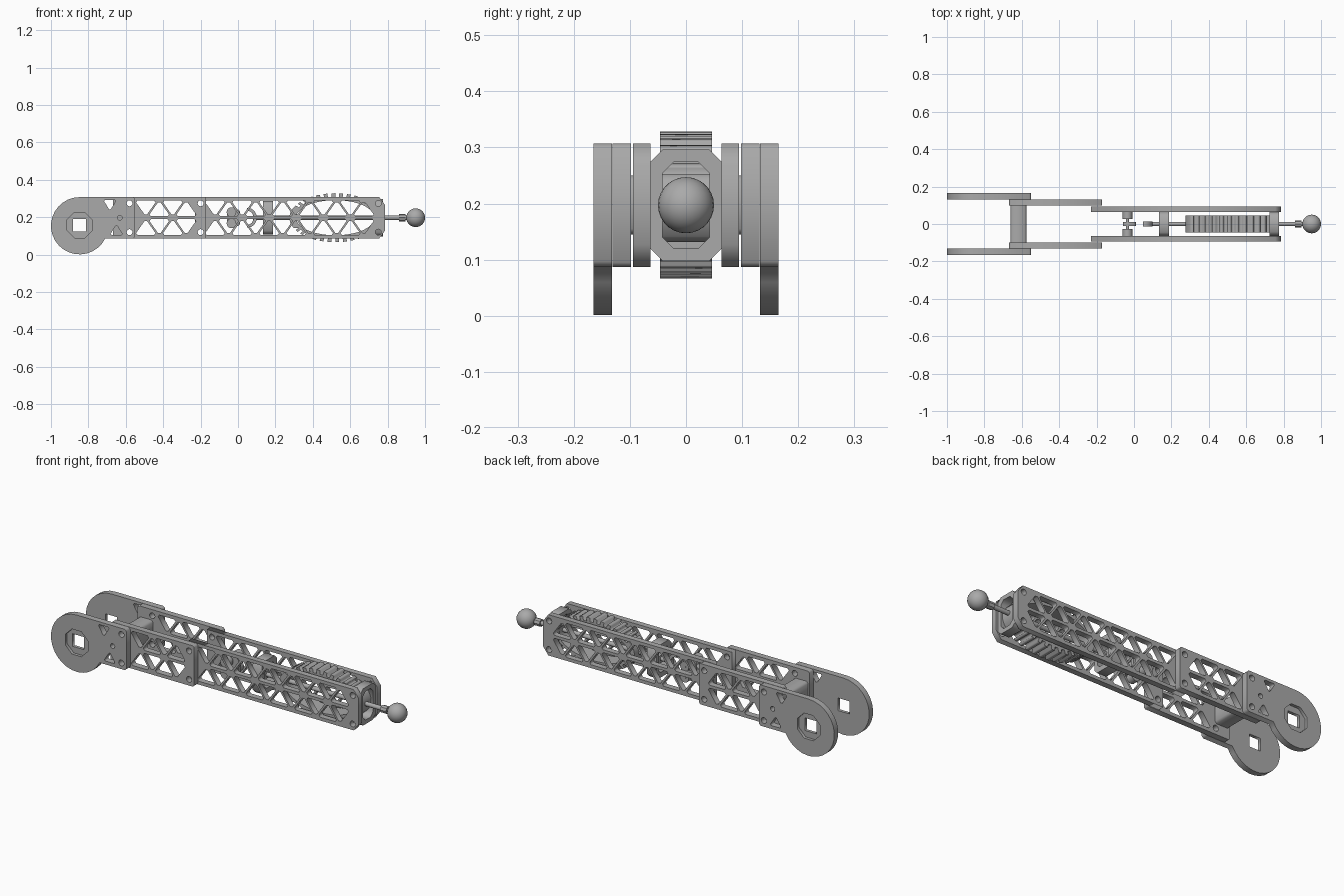
import bpy
import math
from math import sin, cos, pi, radians

if "Cube" in bpy.data.objects:
    bpy.data.objects.remove(bpy.data.objects["Cube"])

grey = bpy.data.materials.new("machined grey")
grey.use_nodes = True
grey.diffuse_color = (0.4, 0.4, 0.4, 1)
grey.node_tree.nodes["Principled BSDF"].inputs["Base Color"].default_value = (0.4, 0.4, 0.4, 1)

MID, TOP, LOW = 0.197, 0.307, 0.087


def extrude(name, loops, offset, thick, axis="Y"):
    """Extrude an outline with holes, drawn upright, along Y or X."""
    curve = bpy.data.curves.new(name, "CURVE")
    curve.dimensions = "2D"
    curve.fill_mode = "BOTH"
    curve.extrude = thick / 2
    for pts in loops:
        spline = curve.splines.new("POLY")
        spline.points.add(len(pts) - 1)
        for p, (u, v) in zip(spline.points, pts):
            p.co = (u, v, 0, 1)
        spline.use_cyclic_u = True
    temp = bpy.data.objects.new(name + "_outline", curve)
    bpy.context.collection.objects.link(temp)
    bpy.context.view_layer.update()
    mesh = bpy.data.meshes.new_from_object(
        temp.evaluated_get(bpy.context.evaluated_depsgraph_get()))
    bpy.data.objects.remove(temp)
    mesh.materials.clear()
    mesh.materials.append(grey)
    obj = bpy.data.objects.new(name, mesh)
    bpy.context.collection.objects.link(obj)
    obj.rotation_euler = (pi / 2, 0, pi / 2 if axis == "X" else 0)
    obj.location = (offset, 0, 0) if axis == "X" else (0, offset, 0)
    return obj


def ngon(x, z, r, n, turn=0.0):
    return [(x + r * cos(turn + 2 * pi * i / n), z + r * sin(turn + 2 * pi * i / n))
            for i in range(n)]


def box(u0, u1, v0, v1, c=0.0):
    """Rectangle, with corners cut by c."""
    if not c:
        return [(u0, v0), (u1, v0), (u1, v1), (u0, v1)]
    return [(u0 + c, v0), (u1 - c, v0), (u1, v0 + c), (u1, v1 - c),
            (u1 - c, v1), (u0 + c, v1), (u0, v1 - c), (u0, v0 + c)]


def blunt(pts, k=0.12):
    """Cut the corners off a polygon."""
    out = []
    for i, p in enumerate(pts):
        for q in (pts[i - 1], pts[(i + 1) % len(pts)]):
            out.append((p[0] + k * (q[0] - p[0]), p[1] + k * (q[1] - p[1])))
    return out


def truss(x0, x1, count):
    """Two mirrored rows of alternating triangular openings."""
    holes = []
    step = (x1 - x0) / (count + 1)
    half = step - 0.013
    for side in (1, -1):
        near, far = MID + side * 0.008, MID + side * 0.092
        for i in range(count):
            x = x0 + step * (i + 1)
            base, tip = (far, near) if i % 2 == 0 else (near, far)
            holes.append(blunt([(x - half, base), (x + half, base), (x, tip)]))
    return holes


def bolts(x):
    return [ngon(x, z, 0.016, 12) for z in (MID - 0.077, MID + 0.077)]


def cylinder(name, start, axis, length, r, sides=16):
    rot = {"X": (0, pi / 2, 0), "Y": (pi / 2, 0, 0), "Z": (0, 0, 0)}[axis]
    bpy.ops.mesh.primitive_cylinder_add(vertices=sides, radius=r, depth=length,
                                        location=start, rotation=rot)
    obj = bpy.context.object
    obj.name = name
    obj.data.materials.append(grey)
    bpy.ops.object.shade_smooth_by_angle(angle=radians(40))
    return obj


# Plate outlines
hub_x, hub_z, hub_r = -0.847, 0.154, 0.153
arc = [radians(90 + 244 * i / 20) for i in range(21)]
hub_outline = [(hub_x + hub_r * cos(a), hub_z + hub_r * sin(a)) for a in arc]
hub_outline += [(-0.56, LOW), (-0.55, LOW + 0.01), (-0.55, TOP - 0.01), (-0.56, TOP)]
joint_holes = bolts(-0.58) + [
    ngon(-0.632, MID, 0.013, 12),
    blunt([(-0.685, 0.105), (-0.615, 0.105), (-0.65, 0.16)])]
hub_holes = joint_holes + [blunt([(-0.72, 0.292), (-0.65, 0.292), (-0.685, 0.235)])]
socket = ngon(hub_x, MID - 0.04, 0.073, 8, pi / 8)
square = box(hub_x - 0.034, hub_x + 0.034, MID - 0.074, MID + 0.028, 0)
square = [(x, min(max(z, 0.123), 0.191)) for x, z in square]

middle_outline = box(-0.667, -0.17, LOW, TOP, 0.008)
middle_loops = [middle_outline, bolts(-0.2)[0], bolts(-0.2)[1]] + joint_holes[:3]
middle_loops += truss(-0.565, -0.205, 4)

inner_outline = [(-0.23, LOW), (0.755, LOW), (0.785, LOW + 0.04),
                 (0.785, TOP - 0.04), (0.755, TOP), (-0.23, TOP)]
inner_loops = [inner_outline] + bolts(-0.2) + bolts(0.75) + truss(-0.195, 0.745, 12)

# Mirrored side plates
for side, label in ((-1, "right"), (1, "left")):
    extrude(label + "_hub_plate_outer", [hub_outline, socket] + hub_holes, side * 0.157, 0.016)
    extrude(label + "_hub_plate_inner", [hub_outline, square] + hub_holes, side * 0.1405, 0.017)
    extrude(label + "_middle_truss_plate", middle_loops, side * 0.1145, 0.033)
    extrude(label + "_inner_truss_plate", inner_loops, side * 0.079, 0.031)

# Cross block between the hub plates
extrude("cross_block", [box(-0.66, -0.575, 0.145, 0.25, 0.01)], 0, 0.2)

# Toothed oval ring
teeth, cx, a, b = 36, 0.52, 0.245, 0.131
outer = []
for i in range(teeth):
    for part, deep in ((0, 0), (0.5, 0), (0.5, 1), (1, 1)):
        t = 2 * pi * (i + part) / teeth
        cut = 0.02 * deep if abs(sin(t)) > 0.45 else 0
        outer.append((cx + (a - cut) * cos(t), MID + (b - cut) * sin(t)))
inner = [(cx + (a - 0.035) * cos(t), MID + (b - 0.037) * sin(t))
         for t in (2 * pi * i / 40 for i in range(40))]
extrude("toothed_ring", [outer, inner], 0, 0.092)

# Frames that tie the inner plates together
extrude("end_frame", [box(-0.064, 0.064, 0.098, 0.296, 0.022),
                      box(-0.042, 0.042, 0.12, 0.274, 0.02)], 0.75, 0.05, "X")
extrude("end_web", [box(-0.05, 0.05, MID - 0.035, MID + 0.035, 0.01)], 0.745, 0.02, "X")
extrude("guide_frame", [box(-0.064, 0.064, 0.108, 0.286, 0.02),
                        box(-0.04, 0.04, 0.135, 0.259, 0.012)], 0.16, 0.055, "X")
extrude("guide_web", [box(-0.045, 0.045, MID - 0.02, MID + 0.02)], 0.16, 0.03, "X")

# Rollers on a short link
for z, label in ((MID - 0.03, "lower"), (MID + 0.03, "upper")):
    cylinder(label + "_roller_axle", (-0.035, 0, z), "Y", 0.13, 0.009)
    for side in (-1, 1):
        cylinder(label + "_roller", (-0.035, side * 0.046, z), "Y", 0.036, 0.026)
extrude("roller_link", [box(-0.06, 0.01, MID - 0.045, MID + 0.045, 0.01)], 0, 0.02)

# Hook facing the rollers
sweep = [radians(-100 + 200 * i / 12) for i in range(13)]
hook = [(0.055 + 0.045 * cos(t), MID + 0.052 * sin(t)) for t in sweep]
hook += [(0.055 + 0.028 * cos(t), MID + 0.036 * sin(t)) for t in reversed(sweep)]
extrude("hook", [hook], 0, 0.026)

# Drive rod, collar and ball end
cylinder("drive_rod", (0.5, 0, MID), "X", 0.84, 0.012)
cylinder("rod_collar", (0.878, 0, MID), "X", 0.035, 0.02, 8)
bpy.ops.mesh.primitive_uv_sphere_add(segments=24, ring_count=14, radius=0.05,
                                     location=(0.95, 0, MID))
ball = bpy.context.object
ball.name = "ball_end"
ball.data.materials.append(grey)
bpy.ops.object.shade_smooth_by_angle(angle=radians(40))
